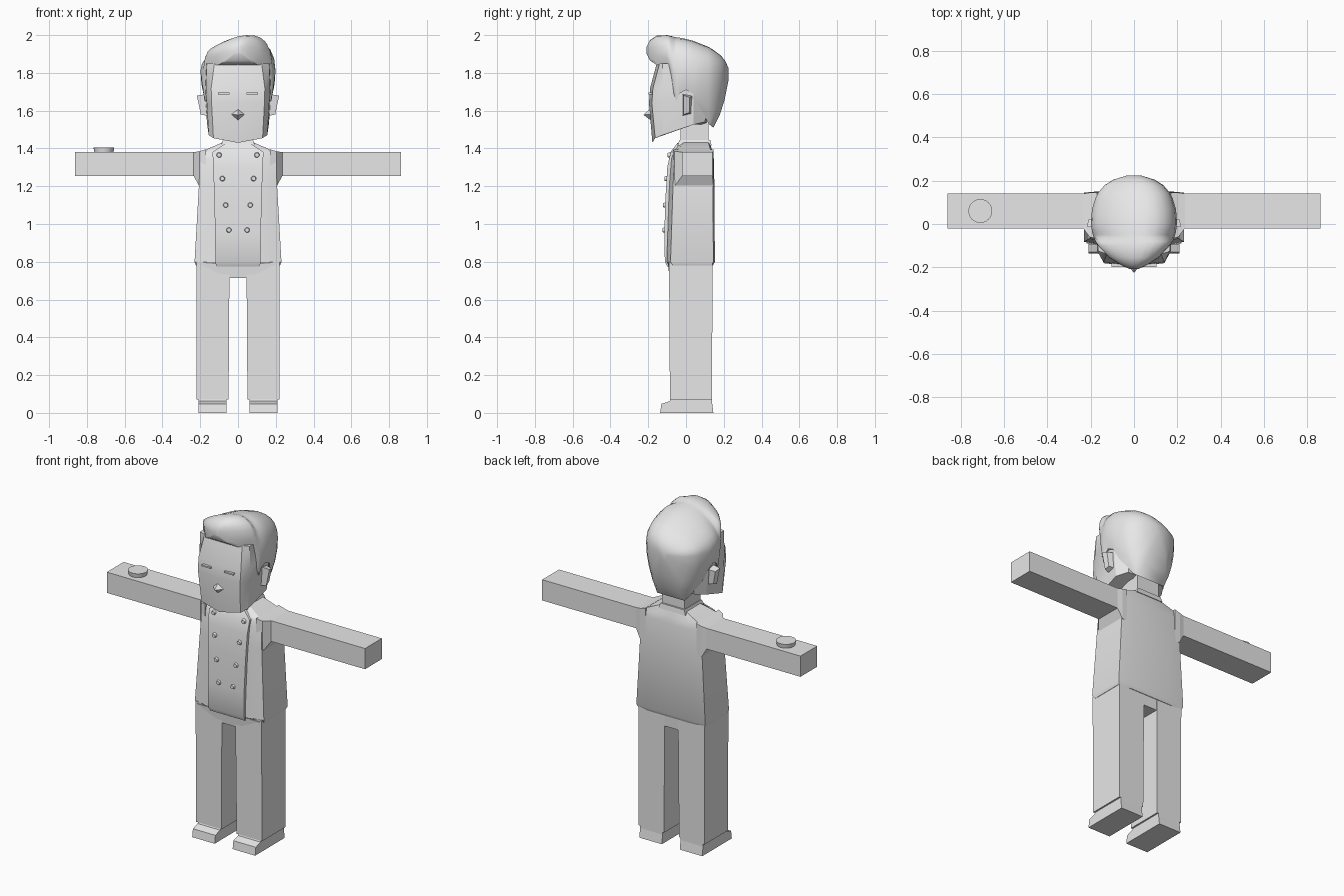
import bpy, bmesh, math
from mathutils import Matrix

grey = bpy.data.materials.new("plain_grey")
grey.diffuse_color = (0.8, 0.8, 0.8, 1)


def finish(name, bm, smooth=None):
    bmesh.ops.recalc_face_normals(bm, faces=bm.faces)
    me = bpy.data.meshes.new(name)
    bm.to_mesh(me)
    bm.free()
    me.materials.append(grey)
    ob = bpy.data.objects.new(name, me)
    bpy.context.collection.objects.link(ob)
    if smooth:
        bpy.ops.object.select_all(action='DESELECT')
        ob.select_set(True)
        bpy.context.view_layer.objects.active = ob
        bpy.ops.object.shade_smooth_by_angle(angle=math.radians(smooth))
    return ob


def loft(name, rings, smooth=None):
    """Skin a row of equal-length rings and cap both ends."""
    bm = bmesh.new()
    vr = [[bm.verts.new(p) for p in r] for r in rings]
    n = len(vr[0])
    for a, b in zip(vr, vr[1:]):
        for i in range(n):
            j = (i + 1) % n
            bm.faces.new((a[i], a[j], b[j], b[i]))
    bm.faces.new(vr[0])
    bm.faces.new(vr[-1])
    return finish(name, bm, smooth)


def rect_z(x0, x1, y0, y1, z):
    return [(x0, y0, z), (x1, y0, z), (x1, y1, z), (x0, y1, z)]


def rect_x(x, y0, y1, z0, z1):
    return [(x, y0, z0), (x, y1, z0), (x, y1, z1), (x, y0, z1)]


def box(name, x0, x1, y0, y1, z0, z1):
    return loft(name, [rect_z(x0, x1, y0, y1, z0), rect_z(x0, x1, y0, y1, z1)])


def mirrored(half):
    """Close a half outline running from front centre to back centre."""
    return half + [(-x, y) for x, y in reversed(half[1:-1])]


def disc(name, loc, r1, r2, depth, segs, along_y=False):
    bm = bmesh.new()
    m = Matrix.Translation(loc)
    if along_y:
        m = m @ Matrix.Rotation(math.pi / 2, 4, 'X')
    bmesh.ops.create_cone(bm, cap_ends=True, segments=segs, radius1=r1,
                          radius2=r2, depth=depth, matrix=m)
    return finish(name, bm, 35)


# Legs, shoes, arms and ears on both sides
for s, side in ((-1, "left"), (1, "right")):
    loft(side + "_leg", [rect_z(s * 0.05, s * 0.22, -0.085, 0.138, 0.07),
                         rect_z(s * 0.045, s * 0.22, -0.09, 0.14, 0.80)])
    profile = [(-0.137, 0), (0.145, 0), (0.138, 0.055), (0.138, 0.075),
               (-0.08, 0.075), (-0.085, 0.062), (-0.13, 0.048)]
    loft(side + "_shoe", [[(s * x, y, z) for y, z in profile] for x in (0.06, 0.21)])
    loft(side + "_arm", [rect_x(s * 0.17, -0.07, 0.145, 1.19, 1.395),
                         rect_x(s * 0.205, -0.06, 0.145, 1.20, 1.385),
                         rect_x(s * 0.235, -0.02, 0.14, 1.255, 1.38),
                         rect_x(s * 0.862, -0.02, 0.14, 1.255, 1.38)])
    loft(side + "_ear", [
        [(s * 0.15, -0.02, 1.57), (s * 0.15, 0.03, 1.58),
         (s * 0.15, 0.04, 1.68), (s * 0.15, -0.02, 1.69)],
        [(s * 0.197, -0.012, 1.58), (s * 0.195, 0.018, 1.59),
         (s * 0.21, 0.02, 1.67), (s * 0.218, -0.012, 1.68)]])

# Hips
loft("hips", [rect_z(-0.05, 0.05, -0.088, 0.138, 0.715),
              rect_z(-0.21, 0.21, -0.095, 0.14, 0.79)])

# Jacket body
levels = [(0.78, 0.222, -0.09, 0.143), (0.80, 0.23, -0.102, 0.153),
          (1.22, 0.206, -0.088, 0.15), (1.345, 0.20, -0.08, 0.147),
          (1.385, 0.19, -0.07, 0.14), (1.435, 0.075, -0.03, 0.125)]
loft("jacket", [[(x, y, z) for x, y in mirrored(
    [(0, f), (w * 0.6, f), (w, f + 0.02), (w, b - 0.008), (w * 0.6, b), (0, b)])]
    for z, w, f, b in levels], 30)

# Double-breasted front panel
panel = [(0.775, 0.115, -0.10), (0.80, 0.12, -0.112), (0.95, 0.121, -0.115),
         (1.15, 0.126, -0.108), (1.30, 0.131, -0.099), (1.38, 0.135, -0.082),
         (1.43, 0.06, -0.045)]
loft("front_panel", [rect_z(-w, w, y, 0.0, z) for z, w, y in panel], 30)

# Two rows of buttons
for x, y, z in ((0.10, -0.087, 1.365), (0.083, -0.105, 1.24),
                (0.065, -0.111, 1.10), (0.048, -0.115, 0.968)):
    for s in (-1, 1):
        disc("button", (s * x, y, z), 0.016, 0.011, 0.02, 12, True)

# Neck and collar
box("neck", -0.075, 0.075, -0.03, 0.12, 1.40, 1.55)
loft("collar", [rect_z(-0.09, 0.09, -0.045, 0.135, 1.415),
                rect_z(-0.08, 0.08, -0.035, 0.13, 1.445)])

# Wrist disc
disc("arm_disc", (-0.71, 0.06, 1.391), 0.05, 0.055, 0.028, 24)


# Head with slanted jaw line
def head_ring(z, yf, fw, sw, yb):
    half = [(0, yf), (fw, yf + 0.015), (sw, -0.125), (sw + 0.008, 0.04),
            (sw * 0.8, yb - 0.02), (0, yb)]
    return [(x, y, z if z else 1.43 + 0.33 * (y + 0.178) + 0.15 * abs(x))
            for x, y in mirrored(half)]


loft("head", [head_ring(None, -0.178, 0.13, 0.155, 0.12),
              head_ring(1.64, -0.196, 0.14, 0.165, 0.14),
              head_ring(1.72, -0.19, 0.142, 0.17, 0.14),
              head_ring(1.85, -0.155, 0.125, 0.165, 0.13)], 25)

# Nose: four-sided faceted point
bm = bmesh.new()
tip = bm.verts.new((0, -0.225, 1.578))
base = [bm.verts.new(p) for p in ((0, -0.185, 1.615), (0.036, -0.185, 1.58),
                                  (0, -0.185, 1.548), (-0.036, -0.185, 1.58))]
for i in range(4):
    bm.faces.new((tip, base[i], base[(i + 1) % 4]))
bm.faces.new(base)
finish("nose", bm)

# Thin brows
for s in (-1, 1):
    box("brow", s * 0.045, s * 0.105, -0.198, -0.18, 1.686, 1.695)

# Swept hair: sections from quiff to nape (y, half width, bottom, top)
stations = [(-0.208, 0.02, 1.90, 1.94), (-0.19, 0.06, 1.865, 1.972),
            (-0.155, 0.115, 1.842, 1.993), (-0.10, 0.165, 1.835, 1.992),
            (-0.08, 0.178, 1.78, 1.988), (-0.065, 0.185, 1.69, 1.985),
            (-0.05, 0.19, 1.65, 1.982), (-0.035, 0.194, 1.69, 1.98),
            (0.0, 0.198, 1.71, 1.972), (0.04, 0.197, 1.69, 1.962),
            (0.07, 0.193, 1.62, 1.95), (0.12, 0.178, 1.53, 1.93),
            (0.145, 0.165, 1.51, 1.915), (0.18, 0.135, 1.58, 1.89),
            (0.205, 0.095, 1.66, 1.865), (0.225, 0.03, 1.76, 1.825)]
rings = []
for y, w, zb, zt in stations:
    zm = max(zb + 0.4 * (zt - zb), 1.8)
    tuck = 0.07 if y < 0.05 else 0.07 + 0.38 * min(1, (y - 0.05) / 0.08)
    low = [(w * (1 - tuck * t * t), zm + (zb - zm) * t) for t in (1, 0.75, 0.5, 0.25)]
    top = []
    for i in range(13):
        a = math.pi * i / 12
        x, h = w * math.cos(a), math.sin(a) ** 0.9
        top.append((x, zm + (zt - zm) * h + 0.25 * x * h))
    left = [(-x, z) for x, z in reversed(low)]
    rings.append([(x, y, z) for x, z in low + top + left])
loft("hair", rings, 50)
